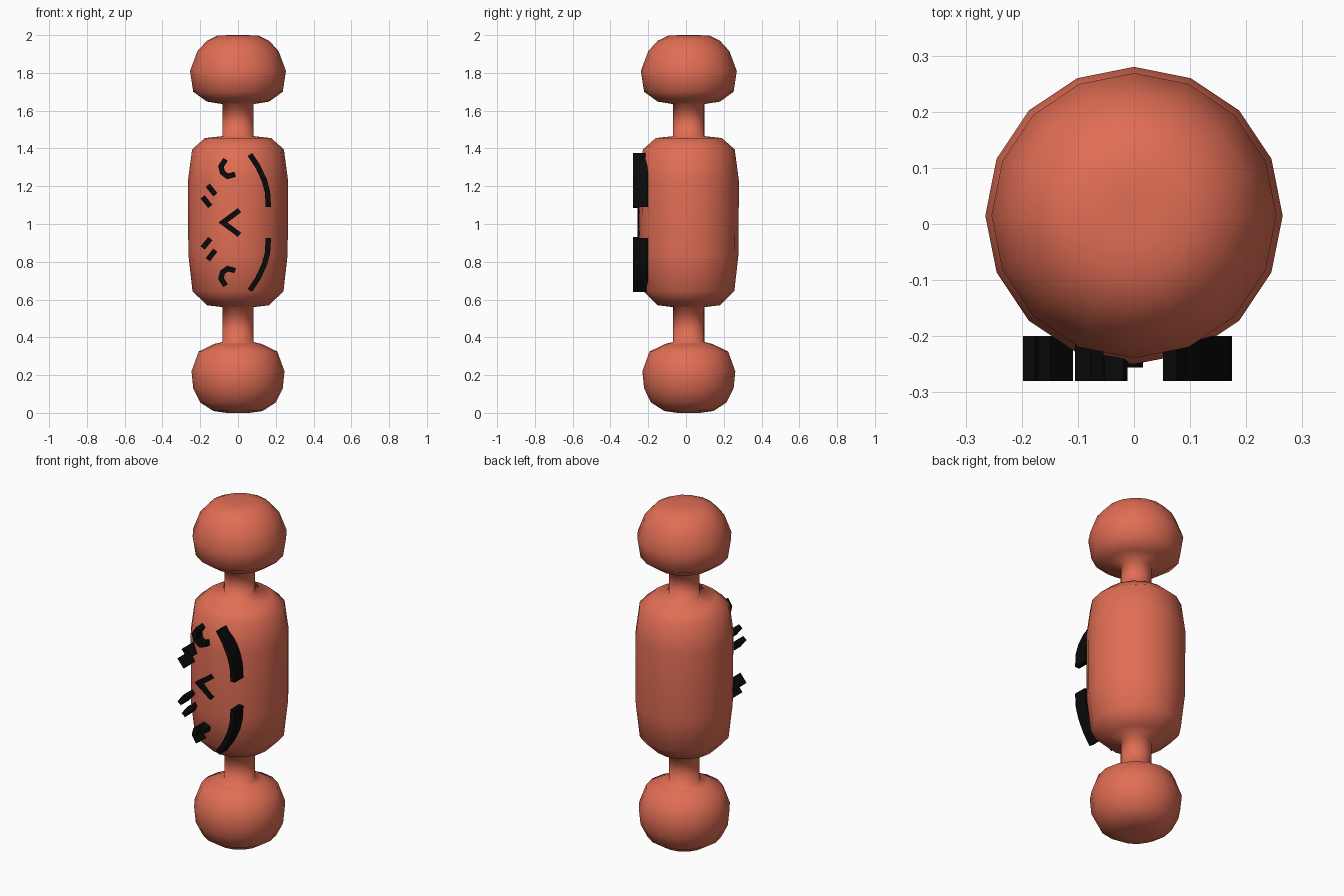
import bpy, bmesh, math
from mathutils import Vector

if "Cube" in bpy.data.objects:
    bpy.data.objects.remove(bpy.data.objects["Cube"])

def material(name, col):
    m = bpy.data.materials.new(name)
    m.diffuse_color = (*col, 1)
    m.use_nodes = True
    m.node_tree.nodes["Principled BSDF"].inputs["Base Color"].default_value = m.diffuse_color
    return m

RED = material("salmon red", (0.75, 0.155, 0.09))
BLACK = material("black", (0.003, 0.003, 0.003))
CY = 0.015      # axis of the turned body in y
MID = 1.008     # mirror height of the face marks

def finish(bm, name, mat, smooth):
    bmesh.ops.recalc_face_normals(bm, faces=bm.faces)
    for f in bm.faces:
        f.smooth = smooth
    me = bpy.data.meshes.new(name)
    bm.to_mesh(me)
    bm.free()
    me.materials.append(mat)
    ob = bpy.data.objects.new(name, me)
    bpy.context.collection.objects.link(ob)
    return ob

def lathe(name, profile, mat, n=16):
    bm = bmesh.new()
    rings = [[bm.verts.new((r * math.cos(2 * math.pi * i / n),
                            CY + r * math.sin(2 * math.pi * i / n), z))
              for i in range(n)] for r, z in profile]
    for a, b in zip(rings, rings[1:]):
        for i in range(n):
            j = (i + 1) % n
            bm.faces.new((a[i], a[j], b[j], b[i]))
    bm.faces.new(rings[0])
    bm.faces.new(rings[-1])
    return finish(bm, name, mat, True)

def stroke(name, pts, w=0.028, front=-0.28, back=-0.2):
    """Flat ribbon along x-z points, extruded in y."""
    p = [Vector(q) for q in pts]
    bm = bmesh.new()
    secs = []
    for i, q in enumerate(p):
        d0 = (q - p[i - 1]).normalized() if i else None
        d1 = (p[i + 1] - q).normalized() if i < len(p) - 1 else None
        t = ((d0 or d1) + (d1 or d0)).normalized()
        side = Vector((-t.y, t.x)) * (w / 2 / t.dot(d1 or d0))
        secs.append([bm.verts.new((v.x, y, v.y)) for v, y in
                     ((q + side, front), (q - side, front), (q - side, back), (q + side, back))])
    for a, b in zip(secs, secs[1:]):
        for i in range(4):
            j = (i + 1) % 4
            bm.faces.new((a[i], a[j], b[j], b[i]))
    bm.faces.new(secs[0])
    bm.faces.new(secs[-1])
    return finish(bm, name, BLACK, False)

# Turned body: lower bulb, neck, barrel, neck, upper bulb
lathe("turned_body", [
    (0.06, 0.0), (0.13, 0.01), (0.20, 0.055), (0.237, 0.13), (0.246, 0.22),
    (0.208, 0.325), (0.125, 0.365), (0.083, 0.375),
    (0.083, 0.56), (0.165, 0.57), (0.241, 0.645), (0.263, 0.84), (0.265, 1.23),
    (0.243, 1.395), (0.175, 1.455), (0.083, 1.465),
    (0.083, 1.635), (0.165, 1.648), (0.237, 1.70), (0.254, 1.81), (0.215, 1.915),
    (0.165, 1.97), (0.11, 1.997), (0.05, 2.0)], RED)

# Face marks, mirrored above and below the middle
marks = {
    "brow_arc": [(0.063, 1.368), (0.105, 1.305), (0.14, 1.23), (0.156, 1.17), (0.161, 1.09)],
    "eye_hook": [(-0.066, 1.342), (-0.09, 1.305), (-0.082, 1.272), (-0.055, 1.252), (-0.015, 1.263)],
    "cheek_dash_inner": [(-0.187, 1.143), (-0.147, 1.093)],
    "cheek_dash_outer": [(-0.16, 1.205), (-0.12, 1.155)],
}
for name, pts in marks.items():
    stroke("upper_" + name, pts)
    stroke("lower_" + name, [(x, 2 * MID - z) for x, z in pts])

# Centre chevron, barely proud of the barrel
stroke("centre_chevron", [(0.008, 1.073), (-0.08, MID), (0.008, 2 * MID - 1.073)], front=-0.256)
